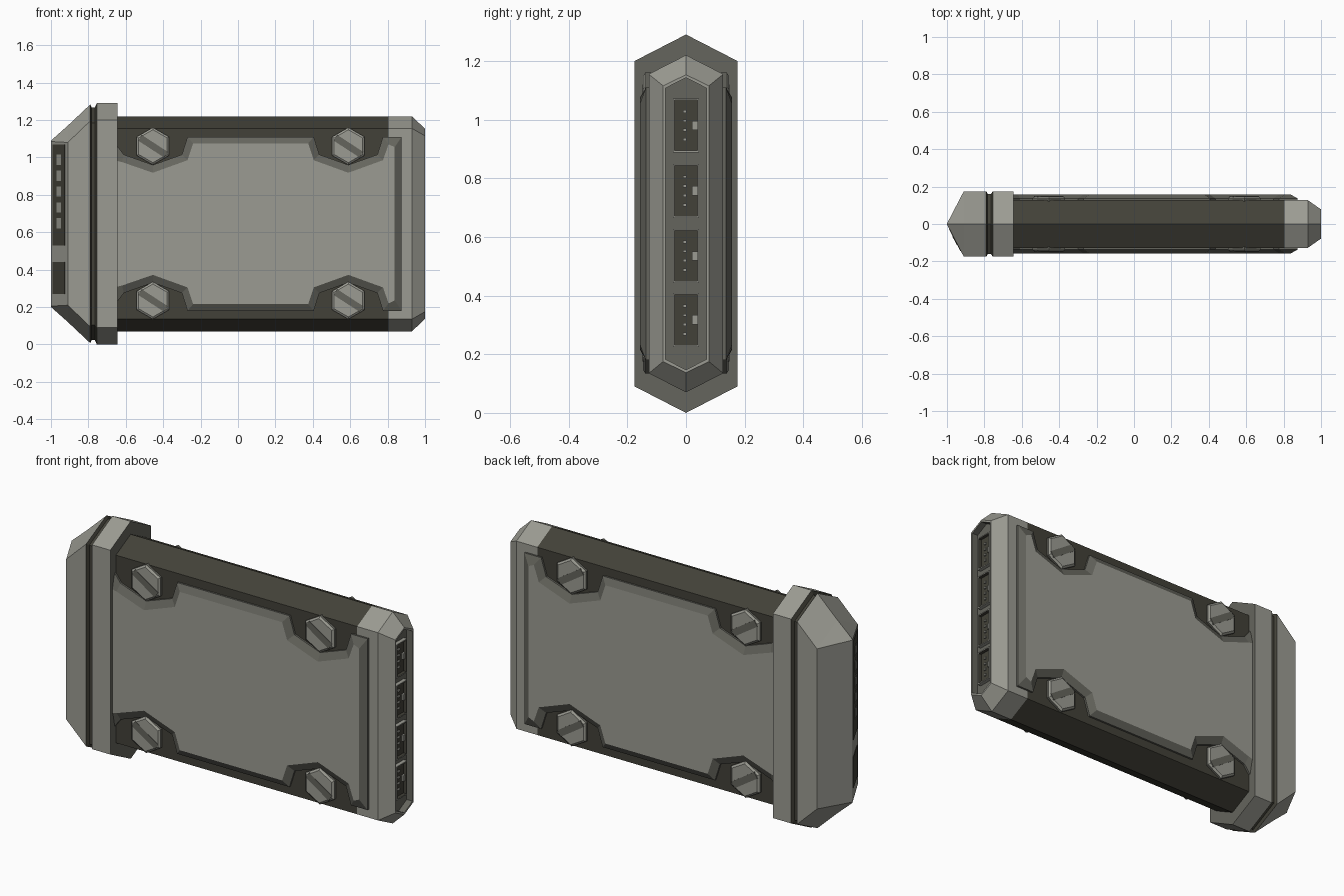
import bpy, bmesh, math
from mathutils import Vector

if "Cube" in bpy.data.objects:
    bpy.data.objects.remove(bpy.data.objects["Cube"])

ZC = 0.645  # mid height


def mat(name, c):
    m = bpy.data.materials.new(name)
    m.diffuse_color = (*c, 1)
    m.use_nodes = True
    m.node_tree.nodes["Principled BSDF"].inputs["Base Color"].default_value = m.diffuse_color
    return m


MATS = [mat("light_grey", (0.33, 0.33, 0.29)),
        mat("mid_grey", (0.13, 0.13, 0.11)),
        mat("dark_grey", (0.055, 0.053, 0.04))]
LIGHT, MID, DARK = 0, 1, 2


def loft(name, rings, bands, start=LIGHT, end=LIGHT):
    """Skin a list of rings; one colour per band plus the two end faces."""
    bm = bmesh.new()
    vs = [[bm.verts.new(p) for p in r] for r in rings]
    n = len(rings[0])
    for a, b, m in zip(vs, vs[1:], bands):
        for i in range(n):
            j = (i + 1) % n
            bm.faces.new((a[i], a[j], b[j], b[i])).material_index = m
    if start is not None:
        bm.faces.new(vs[0][::-1]).material_index = start
    if end is not None:
        bm.faces.new(vs[-1]).material_index = end
    bmesh.ops.recalc_face_normals(bm, faces=bm.faces)
    me = bpy.data.meshes.new(name)
    bm.to_mesh(me)
    bm.free()
    for m in MATS:
        me.materials.append(m)
    ob = bpy.data.objects.new(name, me)
    bpy.context.collection.objects.link(ob)
    return ob


def hexa(x, w, s, a):
    """Tall hexagon: half width, half height of the sides, half height of the tips."""
    return [(x, 0, ZC + a), (x, w, ZC + s), (x, w, ZC - s),
            (x, 0, ZC - a), (x, -w, ZC - s), (x, -w, ZC + s)]


def rect(x, y, z, hy, hz):
    return [(x, y - hy, z - hz), (x, y + hy, z - hz), (x, y + hy, z + hz), (x, y - hy, z + hz)]


# Main body
loft("body", [hexa(-0.7, .127, .51, .575), hexa(0.805, .127, .51, .575)], [DARK], DARK, DARK)

# Socket end with chamfer and recess
loft("socket_end", [hexa(0.805, .127, .51, .575), hexa(0.93, .127, .51, .575),
                    hexa(1.0, .078, .47, .508), hexa(1.0, .07, .462, .498),
                    hexa(0.965, .07, .462, .498)],
     [LIGHT, LIGHT, LIGHT, MID], LIGHT, MID)

# Wedge cap with groove and collar
loft("end_cap", [hexa(-1.0, .002, .44, .445), hexa(-.91, .175, .435, .525),
                 hexa(-.79, .175, .55, .638), hexa(-.782, .16, .54, .622),
                 hexa(-.765, .16, .54, .622), hexa(-.755, .175, .555, .645),
                 hexa(-.645, .175, .555, .645)],
     [LIGHT, LIGHT, DARK, DARK, DARK, LIGHT], LIGHT, MID)

# Raised side plates with notches around the bolts
outer = [(-.66, 1.08), (-.61, 1.015), (-.455, .96), (-.30, 1.015), (-.27, 1.11), (.405, 1.11),
         (.435, 1.015), (.59, .96), (.745, 1.015), (.775, 1.11), (.875, 1.11)]
inner = [(-.66, .985), (-.62, .975), (-.455, .918), (-.27, .985), (-.24, 1.075), (.375, 1.075),
         (.405, .985), (.59, .918), (.775, .985), (.805, 1.07), (.838, 1.055)]


def outline(half, y):
    return [(x, y, z) for x, z in half] + [(x, y, 2 * ZC - z) for x, z in reversed(half)]


for side, label in ((-1, "front"), (1, "back")):
    loft(label + "_plate", [outline(outer, side * .12), outline(outer, side * .137),
                            outline(inner, side * .157)], [MID, MID], MID, LIGHT)

    # Hexagonal bolts with a diagonal slot
    for bx in (-.455, .59):
        for bz in (1.06, .235):
            def ring(r, y):
                return [(bx + r * math.cos(math.radians(30 + 60 * k)), side * y,
                         bz + r * math.sin(math.radians(30 + 60 * k))) for k in range(6)]
            loft(label + "_bolt", [ring(.1, .12), ring(.1, .139), ring(.088, .147)],
                 [MID, LIGHT])
            t = math.radians(-33)
            u = Vector((math.cos(t), 0, math.sin(t)))
            v = Vector((-math.sin(t), 0, math.cos(t)))

            def slot(y):
                c = Vector((bx, side * y, bz))
                return [c + u * a + v * b for a, b in
                        ((-.082, -.018), (.082, -.018), (.082, .018), (-.082, .018))]
            loft(label + "_bolt_slot", [slot(.144), slot(.149)], [MID], MID, MID)

# Four sockets in the recess, each a frame with a dark well and contacts
for z in (.98, .757, .535, .317):
    loft("socket_frame", [rect(.96, 0, z, .045, .092), rect(.985, 0, z, .045, .092),
                          rect(.985, 0, z, .039, .086), rect(.967, 0, z, .039, .086)],
         [LIGHT, LIGHT, DARK], LIGHT, DARK)
    loft("socket_key", [rect(.966, .03, z, .009, .016), rect(.978, .03, z, .009, .016)], [LIGHT])
    for k in range(4):
        zz = z + (k - 1.5) * .032
        loft("socket_pin", [rect(.966, -.004, zz, .006, .005), rect(.974, -.004, zz, .006, .005)],
             [LIGHT])


# Dark marker strips on the front slope of the cap
def slope_rect(x0, x1, z0, z1, lift):
    n = Vector((-.89, -.46, 0)) * lift
    return [Vector((x, -(x + 1) / .09 * .175, z)) + n
            for x, z in ((x0, z0), (x1, z0), (x1, z1), (x0, z1))]


for z0, z1 in ((.53, 1.07), (.27, .44)):
    loft("marker_strip", [slope_rect(-.988, -.926, z0, z1, -.002),
                          slope_rect(-.988, -.926, z0, z1, .003)], [DARK], DARK, DARK)
for k in range(5):
    z0 = .62 + k * .085
    loft("marker_bar", [slope_rect(-.967, -.943, z0, z0 + .055, 0),
                        slope_rect(-.967, -.943, z0, z0 + .055, .005)], [LIGHT])
